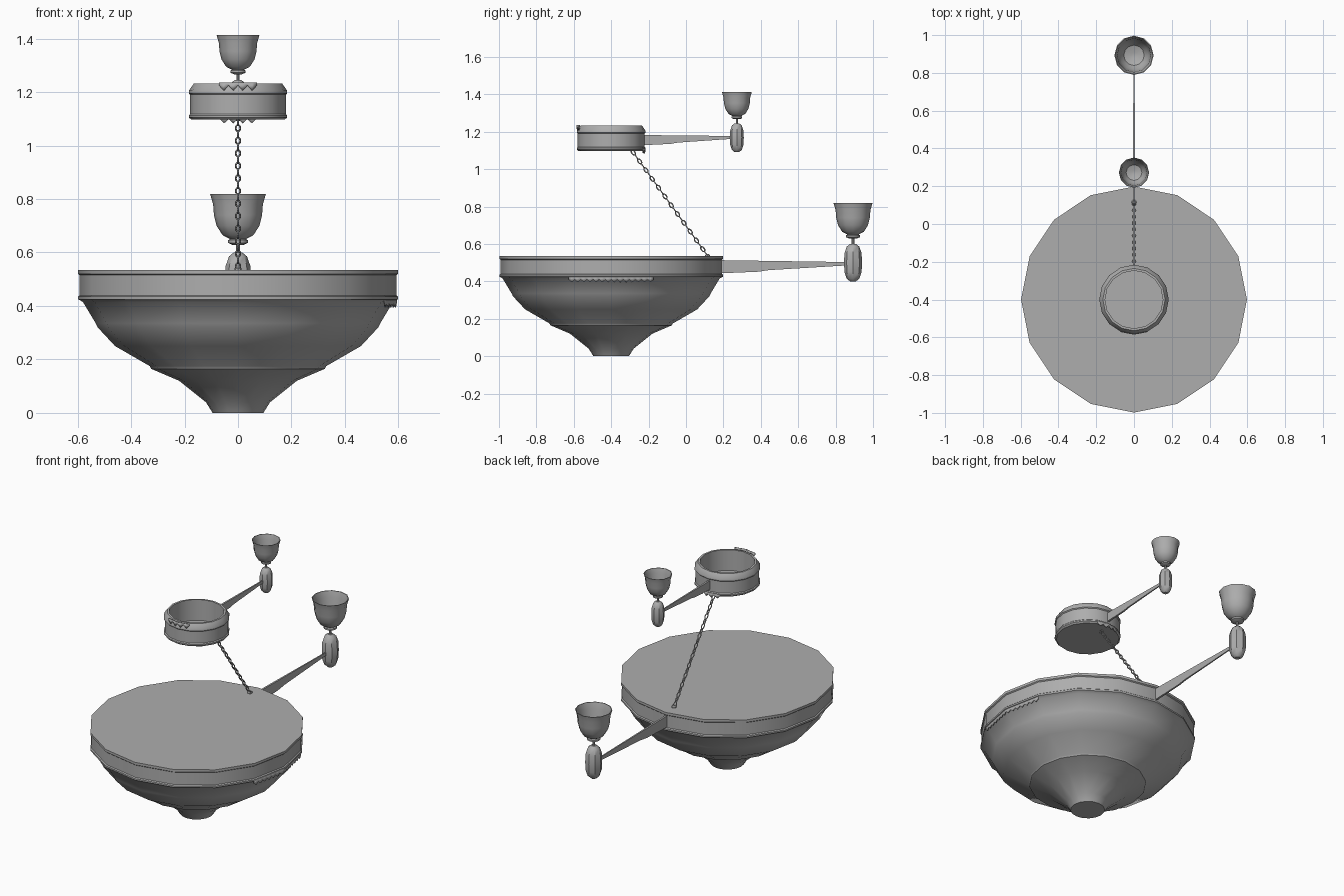
import bpy, bmesh
from math import sin, cos, pi, radians
from mathutils import Vector, Matrix

old = bpy.data.objects.get("Cube")
if old:
    bpy.data.objects.remove(old, do_unlink=True)

grey = bpy.data.materials.new("plain grey")
grey.use_nodes = True
COLOUR = (0.42, 0.42, 0.42, 1)
grey.diffuse_color = COLOUR
grey.node_tree.nodes["Principled BSDF"].inputs["Base Color"].default_value = COLOUR


def finish(name, bm, angle=35):
    """Turn a bmesh into a shaded object."""
    bmesh.ops.recalc_face_normals(bm, faces=bm.faces)
    mesh = bpy.data.meshes.new(name)
    bm.to_mesh(mesh)
    bm.free()
    mesh.materials.append(grey)
    obj = bpy.data.objects.new(name, mesh)
    bpy.context.collection.objects.link(obj)
    bpy.ops.object.select_all(action="DESELECT")
    obj.select_set(True)
    bpy.context.view_layer.objects.active = obj
    bpy.ops.object.shade_smooth_by_angle(angle=radians(angle))
    return obj


def lathe(name, profile, y, sides, z=0, scale=1):
    """Revolve (radius, height) points about a vertical axis, capping both ends."""
    bm = bmesh.new()
    rings = [[bm.verts.new((r * scale * cos(2 * pi * i / sides),
                            y + r * scale * sin(2 * pi * i / sides),
                            z + h * scale)) for i in range(sides)]
             for r, h in profile]
    for a, b in zip(rings, rings[1:]):
        for i in range(sides):
            j = (i + 1) % sides
            bm.faces.new((a[i], a[j], b[j], b[i]))
    bm.faces.new(rings[0])
    bm.faces.new(rings[-1])
    return finish(name, bm)


def toothed_strip(name, y, radius, direction, top, valley, tip, teeth):
    """Zigzag-edged strip lying over two facets of a sixteen-sided rim."""
    corners = [Vector((radius * cos(direction + k * pi / 8),
                       y + radius * sin(direction + k * pi / 8), 0)) for k in (-1, 0, 1)]
    bm = bmesh.new()
    previous = None
    for i in range(2 * teeth + 1):
        t = i / teeth
        k = min(int(t), 1)
        p = corners[k].lerp(corners[k + 1], t - k)
        pair = [bm.verts.new((p.x, p.y, h)) for h in (top, tip if i % 2 else valley)]
        if previous:
            bm.faces.new((previous[0], pair[0], pair[1], previous[1]))
        previous = pair
    obj = finish(name, bm)
    solid = obj.modifiers.new("thickness", "SOLIDIFY")
    solid.thickness = 0.004
    solid.offset = 0


def arm(name, start, end, base, end_heights):
    """Thin tapering blade with a slightly stepped lower edge."""
    (z0, z1), (e0, e1) = base, end_heights
    span = end - start
    outline = [(start, z0), (start + span * 0.3, z0 + (e0 - z0) * 0.2),
               (start + span * 0.38, z0 + (e0 - z0) * 0.4),
               (end, e0), (end, e1), (start, z1)]
    bm = bmesh.new()
    sides = []
    for s in (-1, 1):
        sides.append([bm.verts.new((s * (0.006 - 0.003 * (y - start) / span), y, z))
                      for y, z in outline])
        bm.faces.new(sides[-1])
    for i in range(len(outline)):
        j = (i + 1) % len(outline)
        bm.faces.new((sides[0][i], sides[0][j], sides[1][j], sides[1][i]))
    finish(name, bm)


# Large faceted bowl with a flat top and narrow ledges
BOWL_Y = -0.4
lathe("bowl", [(0.095, 0), (0.12, 0.04), (0.22, 0.12), (0.325, 0.165), (0.33, 0.175),
               (0.46, 0.25), (0.525, 0.32), (0.532, 0.335), (0.58, 0.415),
               (0.598, 0.425), (0.598, 0.435), (0.592, 0.44), (0.592, 0.515),
               (0.598, 0.52), (0.598, 0.535)], BOWL_Y, 16)
toothed_strip("bowl_trim", BOWL_Y, 0.592, 0, 0.43, 0.41, 0.395, 14)

# Hollow upper ring with a closed floor
lathe("upper_ring", [(0.175, 1.097), (0.184, 1.105), (0.184, 1.113), (0.179, 1.118),
                     (0.179, 1.19), (0.184, 1.195), (0.184, 1.205), (0.165, 1.232),
                     (0.153, 1.232), (0.153, 1.105)], BOWL_Y, 16)
toothed_strip("ring_front_trim", BOWL_Y, 0.184, -pi / 2, 1.235, 1.225, 1.205, 4)
toothed_strip("ring_back_trim", BOWL_Y, 0.182, pi / 2, 1.11, 1.1, 1.083, 4)

# Two arms, each ending in a holder, stem and open cup
HOLDER = [(0.016, -0.1), (0.034, -0.085), (0.046, -0.05), (0.048, 0),
          (0.046, 0.05), (0.034, 0.085), (0.016, 0.1)]
STEM = [(0.007, 0.09), (0.007, 0.15)]
CUP = [(0.02, 0.128), (0.037, 0.136), (0.037, 0.146), (0.03, 0.15), (0.058, 0.165),
       (0.08, 0.2), (0.09, 0.24), (0.093, 0.28), (0.104, 0.318), (0.1, 0.318),
       (0.089, 0.28), (0.086, 0.24), (0.076, 0.202), (0.054, 0.17), (0.015, 0.158)]
for label, y, z, size in (("lower", 0.893, 0.5, 1), ("upper", 0.272, 1.168, 0.77)):
    lathe(label + "_holder", HOLDER, y, 8, z, size)
    lathe(label + "_stem", STEM, y, 8, z, size)
    lathe(label + "_cup", CUP, y, 12, z, size)
arm("lower_arm", 0.185, 0.86, (0.443, 0.513), (0.485, 0.503))
arm("upper_arm", -0.225, 0.25, (1.128, 1.182), (1.162, 1.177))

# Sloping chain of alternately turned oval links
top, bottom = Vector((0, -0.29, 1.1)), Vector((0, 0.115, 0.537))
along = (bottom - top).normalized()
across = Vector((1, 0, 0))
normal = along.cross(across)
LINKS, AROUND, WIRE = 24, 12, 6
bm = bmesh.new()
for n in range(LINKS):
    centre = top.lerp(bottom, (n + 0.5) / LINKS)
    side, face = (across, normal) if n % 2 else (normal, across)
    grid = []
    for i in range(AROUND):
        a = 2 * pi * i / AROUND
        out = along * cos(a) + side * sin(a)
        middle = centre + along * (0.015 * cos(a)) + side * (0.0085 * sin(a))
        grid.append([bm.verts.new(middle + 0.0035 * (out * cos(b) + face * sin(b)))
                     for b in (2 * pi * k / WIRE for k in range(WIRE))])
    for i in range(AROUND):
        a, b = grid[i], grid[(i + 1) % AROUND]
        for k in range(WIRE):
            m = (k + 1) % WIRE
            bm.faces.new((a[k], b[k], b[m], a[m]))
finish("chain", bm, 70)
lathe("chain_anchor", [(0.014, 0.53), (0.014, 0.54), (0.008, 0.546)], bottom.y, 8)
